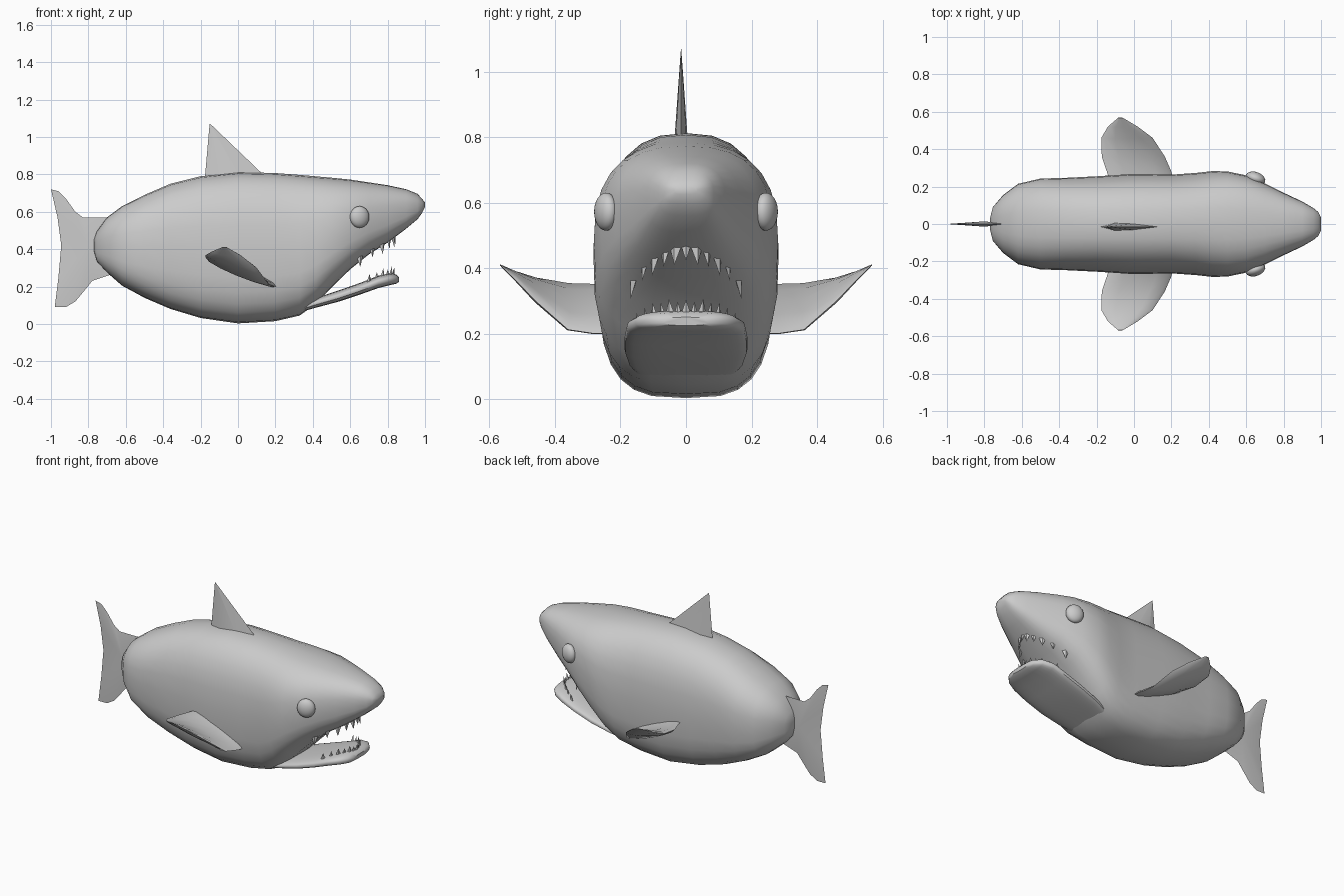
import bpy
import bmesh
from math import cos, sin, pi, radians
from mathutils import Vector

if "Cube" in bpy.data.objects:
    bpy.data.objects.remove(bpy.data.objects["Cube"])

grey = bpy.data.materials.new("shark grey")
grey.use_nodes = True
grey.diffuse_color = (0.6, 0.6, 0.6, 1)
grey.node_tree.nodes["Principled BSDF"].inputs["Base Color"].default_value = (0.6, 0.6, 0.6, 1)


def finish(name, bm, angle=40):
    """Turn a bmesh into a named, shaded object."""
    bmesh.ops.recalc_face_normals(bm, faces=bm.faces)
    mesh = bpy.data.meshes.new(name)
    bm.to_mesh(mesh)
    bm.free()
    mesh.materials.append(grey)
    obj = bpy.data.objects.new(name, mesh)
    bpy.context.collection.objects.link(obj)
    bpy.ops.object.select_all(action="DESELECT")
    obj.select_set(True)
    bpy.context.view_layer.objects.active = obj
    bpy.ops.object.shade_smooth_by_angle(angle=radians(angle))
    return obj


def loft(name, rings, angle=40):
    """Skin a series of closed rings and cap both ends."""
    bm = bmesh.new()
    loops = [[bm.verts.new(p) for p in ring] for ring in rings]
    for a, b in zip(loops, loops[1:]):
        for i in range(len(a)):
            j = (i + 1) % len(a)
            bm.faces.new((a[i], a[j], b[j], b[i]))
    bm.faces.new(loops[0])
    bm.faces.new(loops[-1])
    return finish(name, bm, angle)


def blade(name, outline, centre, bulge, angle=50):
    """Thin fin: an outline fanned to a raised centre on each side."""
    bm = bmesh.new()
    rim = [bm.verts.new(p) for p in outline]
    for side in (1, -1):
        hub = bm.verts.new(Vector(centre) + side * Vector(bulge))
        for i, v in enumerate(rim):
            bm.faces.new((v, rim[(i + 1) % len(rim)], hub))
    return finish(name, bm, angle)


def section(x, top, bottom, width, count=28):
    """Rounded cross-section, boxier underneath than on top."""
    mid, half = (top + bottom) / 2, (top - bottom) / 2
    ring = []
    for i in range(count):
        c, s = cos(2 * pi * i / count), sin(2 * pi * i / count)
        e = 2 / (2.5 if s > 0 else 3.2)
        y = width * abs(c) ** e * (1 if c > 0 else -1)
        z = half * abs(s) ** e * (1 if s > 0 else -1)
        ring.append((x, y, mid + z))
    return ring


# Body: x, top, bottom, half width
stations = [
    (-.77, .45, .39, .03), (-.755, .495, .335, .09), (-.70, .57, .275, .155),
    (-.62, .63, .205, .215), (-.5, .69, .14, .243), (-.36, .75, .08, .247),
    (-.2, .79, .032, .255), (0, .812, .003, .268), (.2, .807, .015, .264),
    (.33, .797, .045, .273), (.42, .789, .11, .283), (.5, .782, .195, .281),
    (.6, .772, .292, .26), (.7, .757, .372, .217), (.8, .742, .435, .167),
    (.9, .72, .51, .12), (.96, .696, .56, .085), (.985, .668, .595, .064),
    (1.0, .65, .625, .035),
]
body = loft("body", [section(*s) for s in stations])

# Lower jaw: x, top, bottom, half width
jaw_stations = [
    (.32, .105, .06, .15), (.42, .14, .088, .175), (.54, .18, .12, .187),
    (.66, .222, .16, .187), (.75, .258, .192, .18), (.81, .27, .207, .155),
    (.845, .265, .215, .115), (.86, .25, .225, .07),
]
jaw = loft("lower_jaw", [section(*s) for s in jaw_stations])

# Dorsal fin: lens-shaped base rising to a point
base = [(-.178, 0), (-.1, .022), (.02, .018), (.165, 0), (.02, -.018), (-.1, -.022)]
loft("dorsal_fin", [[(x, y - .015, .77) for x, y in base],
                    [(-.15 + x * .01, y * .02 - .015, 1.07) for x, y in base]], 30)

# Tail fin
tail = [(-.68, .57), (-.83, .57), (-.87, .6), (-.92, .67), (-.96, .71), (-1, .72),
        (-.965, .57), (-.945, .42), (-.96, .25), (-.98, .09), (-.92, .09),
        (-.87, .12), (-.82, .18), (-.78, .23), (-.66, .27)]
blade("tail_fin", [(x, 0, z) for x, z in tail], (-.8, 0, .41), (0, .014, 0))

# Side fin: y, leading x and z, trailing x and z, half thickness
fin_stations = [
    (.2, .215, .2, -.12, .345, .026), (.28, .2, .2, -.145, .35, .026),
    (.36, .165, .212, -.172, .352, .025), (.46, .1, .3, -.175, .367, .019),
    (.52, .02, .363, -.14, .387, .011), (.568, -.06, .41, -.085, .41, .002),
]


def lens(y, lead_x, lead_z, trail_x, trail_z, thick, side):
    """Rounded fin slice between its leading and trailing edges."""
    ring = []
    for i in range(12):
        a = 2 * pi * i / 12
        t = (1 + cos(a)) / 2
        bump = thick * sin(a)
        ring.append((trail_x + (lead_x - trail_x) * t + bump * .3, side * (y - bump * .2),
                     trail_z + (lead_z - trail_z) * t + bump * .9))
    return ring


# Side fins and eyes, mirrored
for side, label in ((1, "left"), (-1, "right")):
    loft(label + "_side_fin", [lens(*s, side) for s in fin_stations])
    bm = bmesh.new()
    bmesh.ops.create_uvsphere(bm, u_segments=20, v_segments=12, radius=1)
    eye = finish(label + "_eye", bm)
    eye.scale = (.054, .034, .058)
    eye.location = (.65, .244 * side, .572)
    eye.rotation_euler.z = radians(-20 * side)


# Teeth: flattened spikes along a curved row, planted on the jaw surfaces
def tooth_row(name, surface, count, back, front, width, length, up):
    bpy.context.view_layer.update()
    bm = bmesh.new()
    for i in range(count):
        t = -1 + 2 * i / (count - 1)
        x, y = back + (front - back) * (1 - t * t), width * t
        along = Vector((-2 * (front - back) * t, width, 0)).normalized()
        across = Vector((along.y, -along.x, 0))
        _, root, _, _ = surface.ray_cast((x, y, 2 if up > 0 else -2), (0, 0, -up))
        size = length * (1 if i % 2 == 0 else .8)
        base = root - Vector((0, 0, .008 * up))
        ring = [bm.verts.new(base + offset * size) for offset in
                (along * .4, across * .2, along * -.4, across * -.2)]
        tip = bm.verts.new(root + across * size * .2 + Vector((0, 0, size * up)))
        bm.faces.new(ring)
        for j in range(4):
            bm.faces.new((ring[j], ring[(j + 1) % 4], tip))
    finish(name, bm, 20)


tooth_row("upper_teeth", body, 11, .65, .835, .16, .048, -1)
tooth_row("lower_teeth", jaw, 13, .7, .83, .145, .038, 1)
